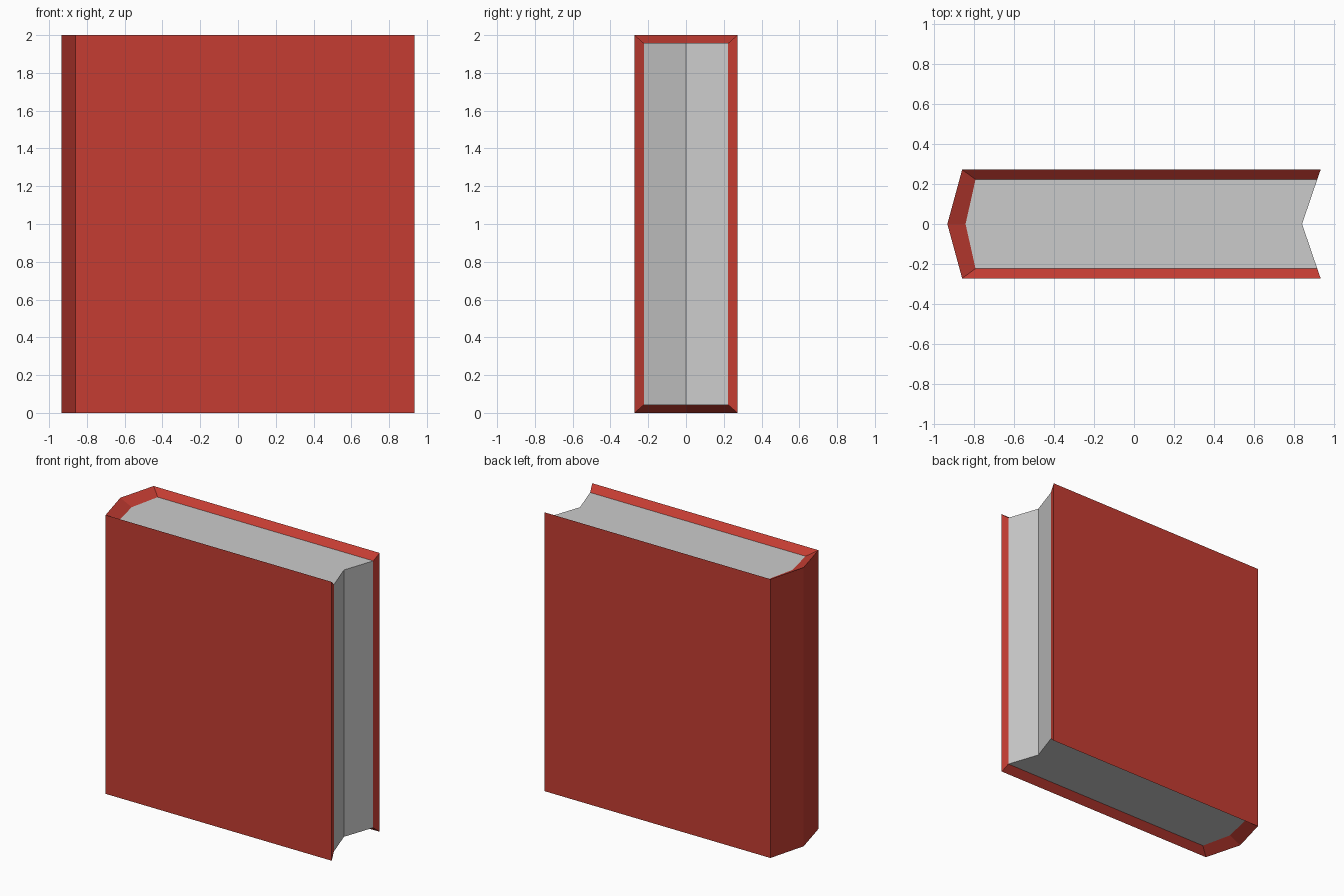
import bpy

if "Cube" in bpy.data.objects:
    bpy.data.objects.remove(bpy.data.objects["Cube"])

H, INSET = 2.0, 0.043

# Plan outlines, from front fore-edge round the spine to back fore-edge
outer = [(0.934, -0.272), (-0.86, -0.272), (-0.934, 0), (-0.86, 0.272), (0.934, 0.272)]
inner = [(0.917, -0.223), (-0.793, -0.223), (-0.843, 0), (-0.793, 0.223), (0.917, 0.223)]
notch = (0.841, 0)


def ring(points, z):
    return [(x, y, z) for x, y in points]


def make_object(name, verts, faces, color=None):
    mesh = bpy.data.meshes.new(name)
    mesh.from_pydata(verts, [], faces)
    mesh.update()
    obj = bpy.data.objects.new(name, mesh)
    bpy.context.collection.objects.link(obj)
    if color:
        mat = bpy.data.materials.new(name + "_red")
        mat.diffuse_color = color
        mat.use_nodes = True
        mat.node_tree.nodes["Principled BSDF"].inputs["Base Color"].default_value = mat.diffuse_color
        mesh.materials.append(mat)
    return obj


# Cover: boards and angled spine, with rims sloping in to the pages
n = len(outer)
verts = (ring(inner, INSET) + ring(outer, 0)
         + ring(outer, H) + ring(inner, H - INSET))
faces = []
for r in range(3):
    for i in range(n - 1):
        a, b = r * n + i, (r + 1) * n + i
        faces.append((a, b, b + 1, a + 1))
faces.append((n, 0, 3 * n, 2 * n))
faces.append((2 * n - 1, 3 * n - 1, 4 * n - 1, n - 1))
make_object("cover", verts, faces, (0.555, 0.046, 0.032, 1))

# Pages: recessed top and bottom, with a V-shaped fore-edge
outline = inner + [notch]
m = len(outline)
verts = ring(outline, INSET) + ring(outline, H - INSET)
faces = [tuple(range(m)), tuple(reversed(range(m, 2 * m)))]
for i, j in ((m - 2, m - 1), (m - 1, 0)):
    faces.append((i, i + m, j + m, j))
make_object("pages", verts, faces)
